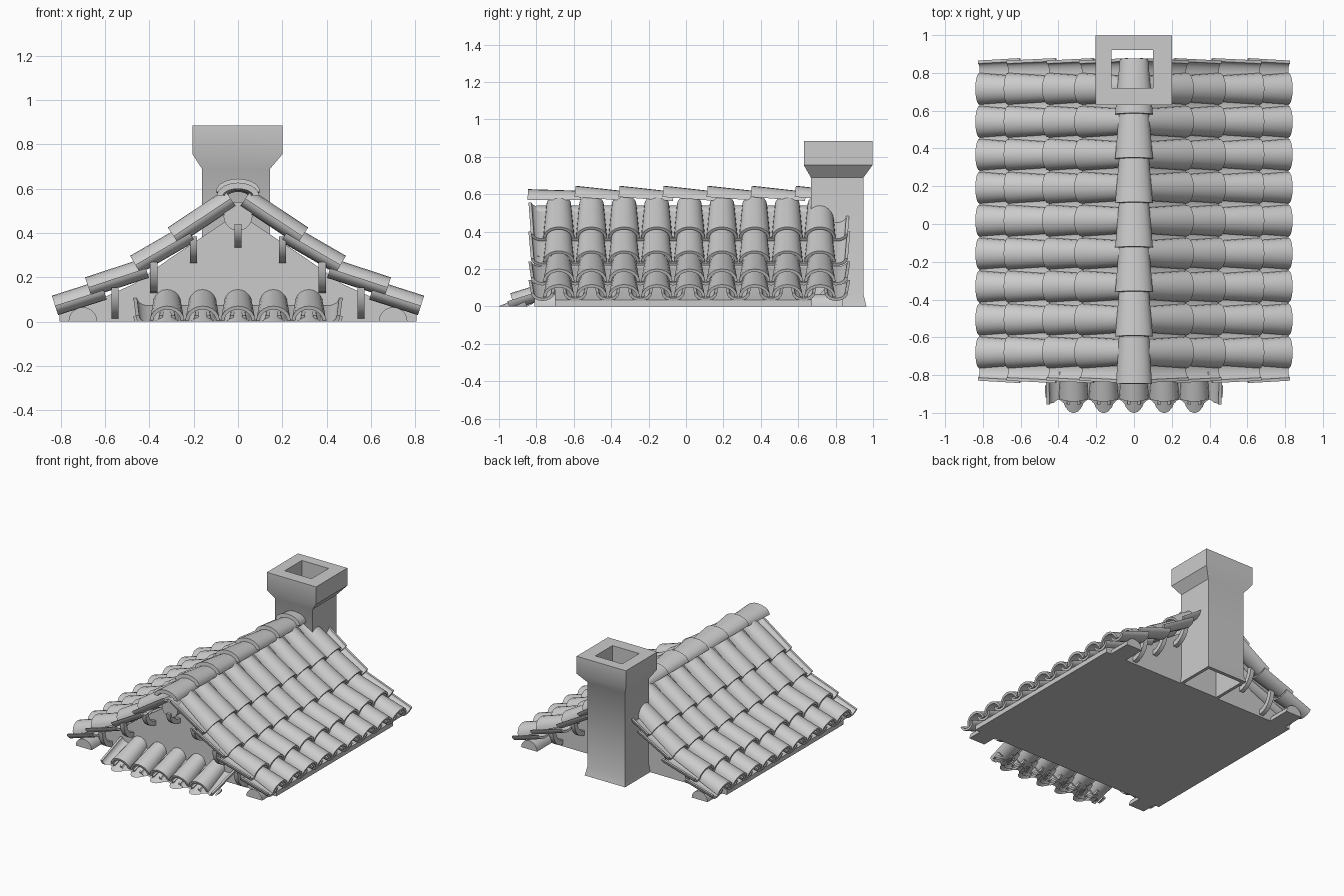
import bpy, bmesh, math
from mathutils import Vector

cube = bpy.data.objects.get("Cube")
if cube:
    bpy.data.objects.remove(cube, do_unlink=True)

grey = bpy.data.materials.new("plain_grey")
grey.use_nodes = True
colour = (0.6, 0.6, 0.6, 1)
grey.diffuse_color = colour
grey.node_tree.nodes["Principled BSDF"].inputs["Base Color"].default_value = colour

X, Y = Vector((1, 0, 0)), Vector((0, 1, 0))


def finish(bm, name, mirror=False, clip=False):
    """Turn a bmesh into a shaded object, optionally cut at the ground."""
    if clip:
        geom = bm.verts[:] + bm.edges[:] + bm.faces[:]
        bmesh.ops.bisect_plane(bm, geom=geom, plane_co=(0, 0, 0),
                               plane_no=(0, 0, -1), clear_outer=True)
    bmesh.ops.recalc_face_normals(bm, faces=bm.faces)
    mesh = bpy.data.meshes.new(name)
    bm.to_mesh(mesh)
    bm.free()
    mesh.materials.append(grey)
    ob = bpy.data.objects.new(name, mesh)
    bpy.context.collection.objects.link(ob)
    bpy.ops.object.select_all(action='DESELECT')
    ob.select_set(True)
    bpy.context.view_layer.objects.active = ob
    bpy.ops.object.shade_smooth_by_angle(angle=math.radians(40))
    if mirror:
        ob.modifiers.new("Mirror", 'MIRROR').use_axis[0] = True
    return ob


def loft(bm, rings, closed=False):
    """Join rings of points; cap the ends unless closed into a loop."""
    rows = [[bm.verts.new(p) for p in ring] for ring in rings]
    n = len(rows[0])
    pairs = list(zip(rows, rows[1:]))
    if closed:
        pairs.append((rows[-1], rows[0]))
    else:
        bm.faces.new(rows[0])
        bm.faces.new(rows[-1])
    for a, b in pairs:
        for i in range(n):
            j = (i + 1) % n
            bm.faces.new((a[i], a[j], b[j], b[i]))


def tile(bm, p0, p1, side, w0, w1, h0, h1, sign=1, thick=0.016, segs=10):
    """Tapered curved tile; p0 and p1 lie on its crown (or trough)."""
    p0, p1 = Vector(p0), Vector(p1)
    n = (p1 - p0).cross(side).normalized()
    if n.z < 0:
        n = -n
    rows = []
    for p, w, h in ((p0, w0, h0), (p1, w1, h1)):
        for t in (0, thick):
            row = []
            for k in range(segs + 1):
                a = math.pi * k / segs
                rise = (h - t) * math.sin(a) - h
                row.append(bm.verts.new(p + side * (w - t) * math.cos(a) + n * rise * sign))
            rows.append(row)
    out0, in0, out1, in1 = rows
    for k in range(segs):
        for a, b in ((out0, out1), (in0, in1), (out0, in0), (out1, in1)):
            bm.faces.new((a[k], a[k + 1], b[k + 1], b[k]))
    for k in (0, segs):
        bm.faces.new((out0[k], out1[k], in1[k], in0[k]))


def prism(bm, profile, y0, y1):
    """Extrude an x-z outline along y."""
    loft(bm, [[(x, y, z) for x, z in profile] for y in (y0, y1)])


# Main roof courses, given as crown lines from ridge to eave
courses = [((0.06, 0.595), (0.317, 0.425)), ((0.24, 0.44), (0.487, 0.297)),
           ((0.43, 0.285), (0.69, 0.2)), ((0.62, 0.187), (0.84, 0.117))]
pitch, first = 0.1745, -0.68
covers, pans = bmesh.new(), bmesh.new()
for (xa, za), (xb, zb) in courses:
    for i in range(9):
        y = first + pitch * i
        tile(covers, (xa, y, za), (xb, y, zb), Y, 0.066, 0.084, 0.06, 0.07)
    normal = Vector((za - zb, 0, xb - xa)).normalized()
    for i in range(10):
        y = first + pitch * (i - 0.5)
        drop = normal * 0.092
        tile(pans, Vector((xa, y, za)) - drop, Vector((xb, y, zb)) - drop,
             Y, 0.075, 0.062, 0.045, 0.045, sign=-1)
finish(covers, "roof_cover_tiles", mirror=True)
finish(pans, "roof_pan_tiles", mirror=True)

# Ridge tiles, each lapping over the one in front
bm = bmesh.new()
tile(bm, (0, -0.56, 0.618), (0, -0.845, 0.627), X, 0.078, 0.095, 0.05, 0.058, thick=0.028)
for k in range(6):
    y = -0.59 + 0.2355 * k
    tile(bm, (0, y + 0.29, 0.613), (0, y, 0.645), X, 0.075, 0.1, 0.05, 0.06, thick=0.028)
finish(bm, "ridge_tiles")

# Gable body under the roof
bm = bmesh.new()
half = [(0.805, 0), (0.805, 0.035), (0.66, 0.085), (0.47, 0.17), (0.3, 0.29)]
prism(bm, half + [(0, 0.49)] + [(-x, z) for x, z in reversed(half)], -0.7, 0.67)
finish(bm, "gable_body")

# Round ridge beam and half-round eave beams
bm = bmesh.new()
prism(bm, [(0.065 * math.cos(k * math.pi / 10), 0.475 + 0.065 * math.sin(k * math.pi / 10))
           for k in range(20)], -0.8, 0.84)
finish(bm, "ridge_beam")
bm = bmesh.new()
prism(bm, [(0.7 + 0.065 * math.cos(k * math.pi / 10), 0.065 * math.sin(k * math.pi / 10))
           for k in range(11)], -0.81, 0.84)
finish(bm, "eave_beam", mirror=True)


# Curved brackets beneath both gable overhangs
def bracket(bm, x, low, high):
    for wall, out in ((-0.7, -1), (0.67, 1)):
        outer = [(wall + out * 0.12 * math.sin(k * math.pi / 12),
                  high - (high - low) * math.cos(k * math.pi / 12)) for k in range(7)]
        inner = [(wall + out * 0.085 * math.sin(k * math.pi / 12),
                  high - (high - low - 0.035) * math.cos(k * math.pi / 12)) for k in range(7)]
        side = outer + inner[::-1]
        loft(bm, [[(x + dx, y, z) for y, z in side] for dx in (-0.016, 0.016)])


bm = bmesh.new()
bracket(bm, 0, 0.335, 0.44)
for s in (-1, 1):
    for x, low, high in ((0.2, 0.265, 0.385), (0.38, 0.13, 0.27), (0.555, 0.015, 0.155)):
        bracket(bm, s * x, low, high)
finish(bm, "gable_brackets")

# Small tiled awning in front of the gable, cut level with the ground
bm = bmesh.new()
for (ya, za), (yb, zb) in (((-0.69, 0.148), (-0.94, 0.07)), ((-0.84, 0.07), (-1.02, -0.008))):
    for i in range(5):
        x = 0.16 * (i - 2)
        tile(bm, (x, ya, za), (x, yb, zb), X, 0.062, 0.078, 0.06, 0.07)
    for i in range(6):
        x = 0.16 * (i - 2.5)
        tile(bm, (x, ya, za - 0.09), (x, yb, zb - 0.09), X, 0.072, 0.062, 0.05, 0.05, sign=-1)
finish(bm, "awning_tiles", clip=True)


# Hollow chimney with flared foot and heavy cap
def rect(x0, x1, y0, y1, z):
    return [(x0, y0, z), (x1, y0, z), (x1, y1, z), (x0, y1, z)]


body = (-0.163, 0.145, 0.667, 0.95)
cap = (-0.205, 0.2, 0.63, 0.997)
hole = (-0.12, 0.1, 0.72, 0.92)
bore = (-0.152, 0.134, 0.678, 0.939)
bm = bmesh.new()
loft(bm, [rect(-0.175, 0.157, 0.66, 0.965, 0), rect(*body, 0.06), rect(*body, 0.69),
          rect(*cap, 0.755), rect(*cap, 0.885), rect(*hole, 0.885), rect(*hole, 0.69),
          rect(*bore, 0.67), rect(*bore, 0)], closed=True)
finish(bm, "chimney")
